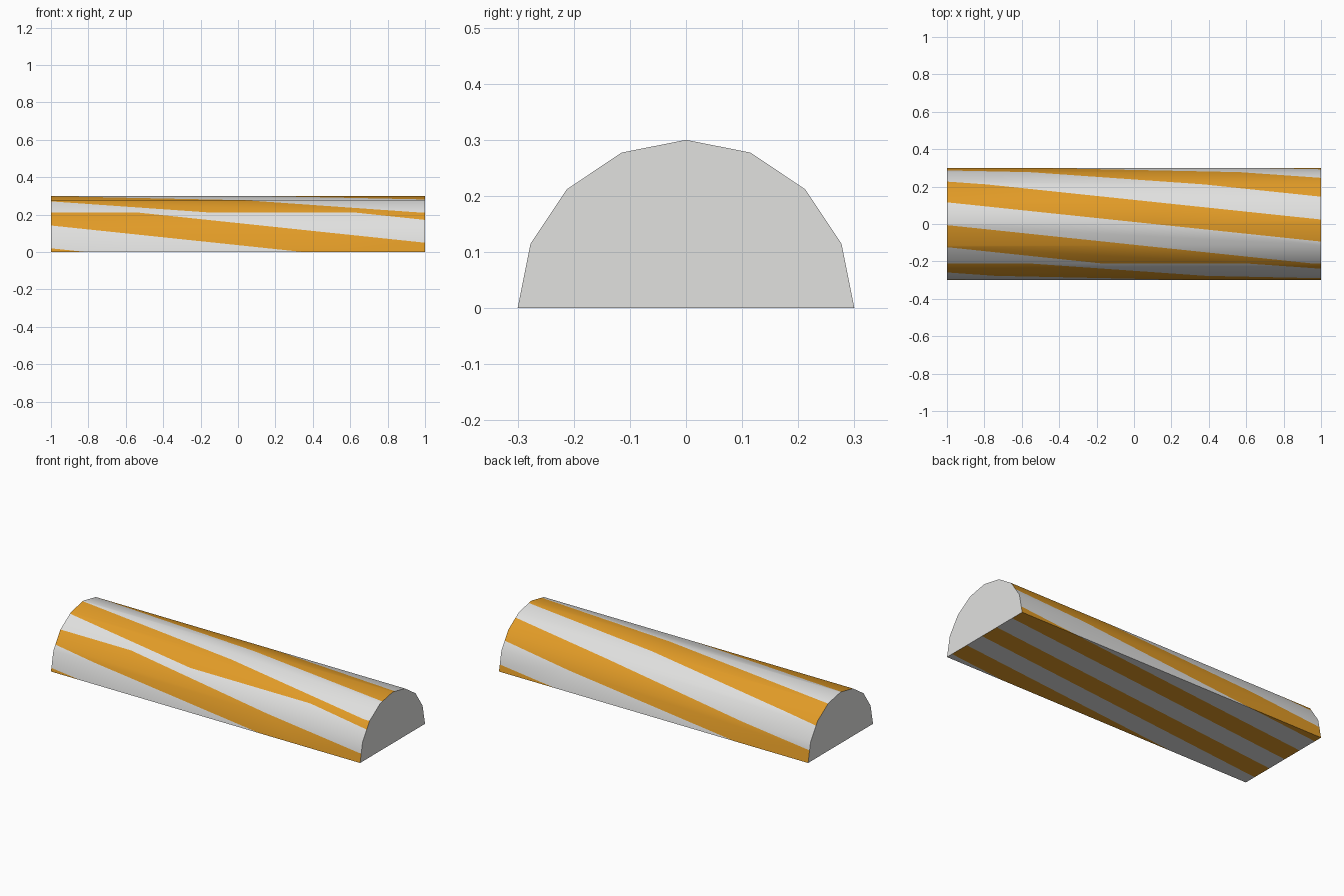
import bpy, bmesh, math
from mathutils import Vector

if "Cube" in bpy.data.objects:
    bpy.data.objects.remove(bpy.data.objects["Cube"])

R, HALF, SIDES = 0.3, 1.0, 8
SLOPE, PERIOD, ORANGE = 0.105, 0.24, 0.118
C = R * math.cos(math.pi / 4)


def material(name, col):
    m = bpy.data.materials.new(name)
    m.diffuse_color = (*col, 1)
    m.use_nodes = True
    m.node_tree.nodes["Principled BSDF"].inputs["Base Color"].default_value = m.diffuse_color
    return m


# Half-round log: extrude an eight-sided half circle along x
bm = bmesh.new()
ring = [bm.verts.new((-HALF, R * math.cos(math.pi * i / SIDES), R * math.sin(math.pi * i / SIDES)))
        for i in range(SIDES + 1)]
base = bm.faces.new(ring)
ext = bmesh.ops.extrude_face_region(bm, geom=[base], use_keep_orig=True)
bmesh.ops.translate(bm, verts=[v for v in ext["geom"] if isinstance(v, bmesh.types.BMVert)],
                    vec=(2 * HALF, 0, 0))
bmesh.ops.recalc_face_normals(bm, faces=bm.faces)

# Stripe direction and start of an orange band for each side
RULES = {
    "top": (Vector((SLOPE, 1, 0)), 0.011),
    "front": (Vector((SLOPE, 0, 1)), 0.037),
    "back": (Vector((SLOPE, 0, -1)), 0.011 - 2 * C),
    "bottom": (Vector((SLOPE, -1, 0)), 0.011 - 2 * C - R),
}


def side(face):
    n = face.normal
    if abs(n.x) > 0.9:
        return "end"
    if abs(n.z) > abs(n.y):
        return "top" if n.z > 0 else "bottom"
    return "back" if n.y > 0 else "front"


# Cut the diagonal stripe edges into every long side
for name, (d, start) in RULES.items():
    for k in range(-6, 7):
        for off in (0, ORANGE):
            t = (start % PERIOD) + k * PERIOD + off
            faces = [f for f in bm.faces if side(f) == name]
            geom = set(faces)
            for f in faces:
                geom.update(f.edges)
                geom.update(f.verts)
            bmesh.ops.bisect_plane(bm, geom=list(geom), dist=1e-5,
                                   plane_co=d * (t / d.length_squared), plane_no=d)
            bm.normal_update()

# Colour by stripe rule
for f in bm.faces:
    s = side(f)
    if s != "end":
        d, start = RULES[s]
        f.material_index = int((f.calc_center_median().dot(d) - start) % PERIOD < ORANGE)

mesh = bpy.data.meshes.new("striped_half_log")
bm.to_mesh(mesh)
bm.free()
mesh.materials.append(material("light grey", (0.75, 0.75, 0.74)))
mesh.materials.append(material("orange", (0.76, 0.33, 0.02)))
log = bpy.data.objects.new("striped_half_log", mesh)
bpy.context.collection.objects.link(log)
bpy.context.view_layer.objects.active = log
log.select_set(True)
bpy.ops.object.shade_smooth_by_angle(angle=math.radians(30))
